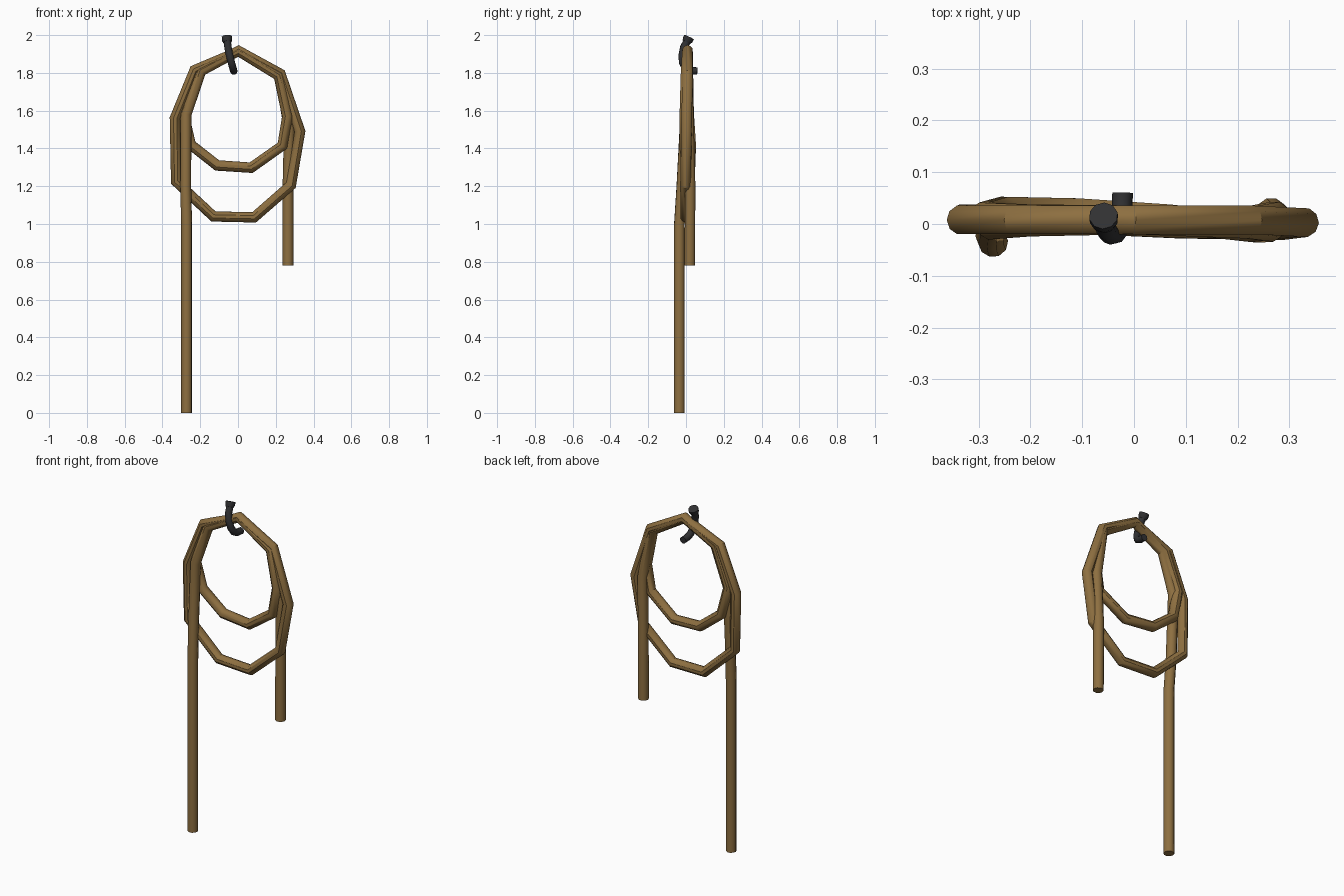
import bpy
from mathutils import Vector


def material(name, rgb):
    m = bpy.data.materials.new(name)
    m.diffuse_color = (*rgb, 1)
    return m


ROPE = material("tan rope", (0.27, 0.16, 0.052))
IRON = material("dark iron", (0.03, 0.03, 0.032))


def tube(name, points, radius, mat, res=3, radii=None):
    """Capped round tube along a polyline, converted to mesh."""
    cu = bpy.data.curves.new(name, 'CURVE')
    cu.dimensions = '3D'
    cu.bevel_depth = radius
    cu.bevel_resolution = res
    cu.use_fill_caps = True
    sp = cu.splines.new('POLY')
    sp.points.add(len(points) - 1)
    for i, (p, c) in enumerate(zip(sp.points, points)):
        p.co = (*c, 1)
        p.radius = radii[i] if radii else 1
    ob = bpy.data.objects.new(name, cu)
    bpy.context.collection.objects.link(ob)
    cu.materials.append(mat)
    bpy.ops.object.select_all(action='DESELECT')
    ob.select_set(True)
    bpy.context.view_layer.objects.active = ob
    bpy.ops.object.convert(target='MESH')
    bpy.ops.object.shade_smooth_by_angle(angle=0.65)
    return ob


# one rope: short right tail, outer coil, inner coil, long left tail
tube("coiled_rope", [
    (0.265, 0.02, 0.78), (0.265, 0.022, 1.2), (0.272, 0.015, 1.5),
    (0.222, 0.006, 1.785), (0.005, 0.008, 1.915), (-0.23, 0.008, 1.815),
    (-0.333, 0.008, 1.56), (-0.328, 0.01, 1.225),
    (-0.13, 0.01, 1.04), (0.085, 0.0, 1.035),
    (0.28, -0.003, 1.205), (0.328, 0.003, 1.49),
    (0.225, 0.008, 1.795), (0.003, 0.008, 1.918), (-0.205, 0.01, 1.81),
    (-0.29, 0.014, 1.59), (-0.25, 0.025, 1.42),
    (-0.11, 0.022, 1.31), (0.07, 0.01, 1.298),
    (0.235, -0.008, 1.415), (0.262, -0.006, 1.57),
    (0.215, 0.0, 1.785), (0.002, 0.008, 1.914), (-0.195, 0.004, 1.81),
    (-0.275, -0.002, 1.58), (-0.277, -0.022, 1.2), (-0.272, -0.035, 1.0),
    (-0.272, -0.035, 0.0)], 0.029, ROPE)

# hook that carries the coil
tube("hook", [
    (-0.058, 0.012, 1.98), (-0.053, -0.012, 1.935), (-0.045, -0.02, 1.895),
    (-0.035, -0.018, 1.855), (-0.027, -0.002, 1.825), (-0.023, 0.025, 1.812),
    (-0.022, 0.06, 1.81)], 0.02, IRON)

# flared head of the hook
tube("hook_head", [(-0.056, 0.002, 1.962), (-0.058, 0.009, 1.975),
                   (-0.059, 0.016, 1.99)],
     0.028, IRON, radii=[0.8, 1, 1])
